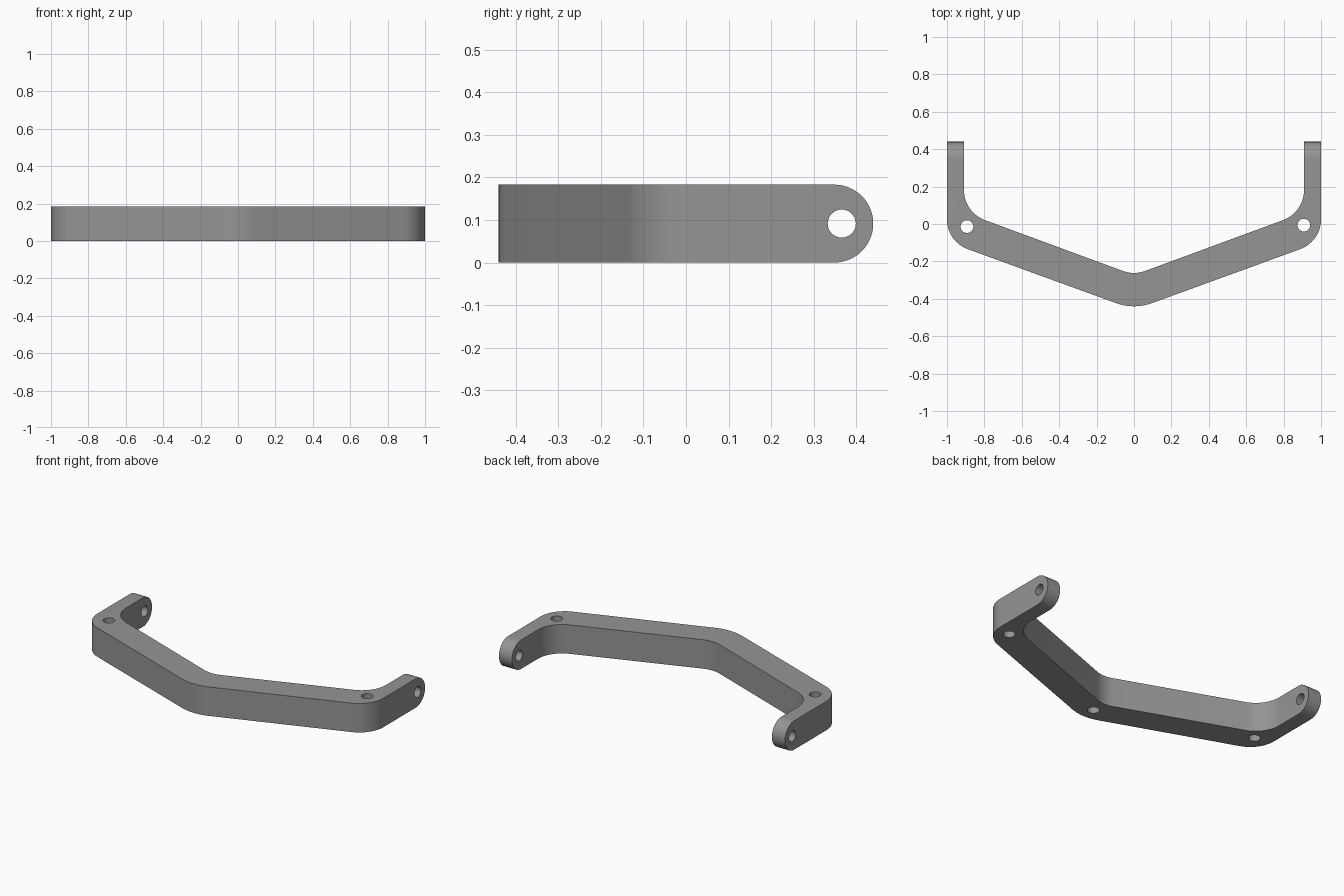
import bpy, bmesh, math
from mathutils import Vector, Matrix

if "Cube" in bpy.data.objects:
    bpy.data.objects.remove(bpy.data.objects["Cube"])

HEIGHT = 0.183
grey = bpy.data.materials.new("metal grey")
grey.diffuse_color = (0.3, 0.3, 0.3, 1)
grey.use_nodes = True
grey.node_tree.nodes["Principled BSDF"].inputs["Base Color"].default_value = grey.diffuse_color


def rounded(corners, steps=14):
    """Outline from (x, y, radius) corners, each filleted with an arc."""
    out = []
    n = len(corners)
    for i, (x, y, r) in enumerate(corners):
        p = Vector((x, y))
        if r == 0:
            out.append(p)
            continue
        u = (Vector(corners[i - 1][:2]) - p).normalized()
        v = (Vector(corners[(i + 1) % n][:2]) - p).normalized()
        half = u.angle(v) / 2
        centre = p + (u + v).normalized() * r / math.sin(half)
        a = p + u * r / math.tan(half) - centre
        b = p + v * r / math.tan(half) - centre
        turn = math.pi - 2 * half
        for k in range(steps + 1):
            t = k / steps
            out.append(centre + (a * math.sin((1 - t) * turn)
                                 + b * math.sin(t * turn)) / math.sin(turn))
    return out


def prism(name, outline, low, high, matrix=Matrix()):
    """Extrude a flat outline from low to high along its local z."""
    bm = bmesh.new()
    face = bm.faces.new([bm.verts.new((p.x, p.y, low)) for p in outline])
    ext = bmesh.ops.extrude_face_region(bm, geom=[face])
    top = [g for g in ext["geom"] if isinstance(g, bmesh.types.BMVert)]
    bmesh.ops.translate(bm, verts=top, vec=(0, 0, high - low))
    bmesh.ops.remove_doubles(bm, verts=bm.verts, dist=1e-5)
    bmesh.ops.recalc_face_normals(bm, faces=bm.faces)
    bm.transform(matrix)
    mesh = bpy.data.meshes.new(name)
    bm.to_mesh(mesh)
    bm.free()
    mesh.materials.append(grey)
    obj = bpy.data.objects.new(name, mesh)
    bpy.context.collection.objects.link(obj)
    return obj


def circle(x, y, r, n=40):
    return [Vector((x + r * math.cos(2 * math.pi * k / n),
                    y + r * math.sin(2 * math.pi * k / n))) for k in range(n)]


def combine(target, tool, operation):
    mod = target.modifiers.new(operation.lower(), "BOOLEAN")
    mod.operation = operation
    mod.solver = "EXACT"
    mod.object = tool
    bpy.context.view_layer.objects.active = target
    bpy.ops.object.modifier_apply(modifier=mod.name)
    bpy.data.objects.remove(tool)


# Bent bar seen from above, left over-long for trimming
right_outer = [(1, -0.094, 0.17), (1, 0.6, 0)]
right_inner = [(0.909, 0.6, 0), (0.909, 0.062, 0.17)]
mirror = lambda pts: [(-x, y, r) for x, y, r in reversed(pts)]
plan = ([(0, -0.458, 0.28)] + right_outer + right_inner + [(0, -0.273, 0.17)]
        + mirror(right_inner) + mirror(right_outer))
bracket = prism("bracket", rounded(plan), -0.1, 0.3)

# Trim to the side profile with round arm ends (local x, y, z -> y, z, x)
sideways = Matrix(((0, 0, 1, 0), (1, 0, 0, 0), (0, 1, 0, 0), (0, 0, 0, 1)))
r = HEIGHT / 2
side = [(-0.7, 0, 0), (0.44, 0, r), (0.44, HEIGHT, r), (-0.7, HEIGHT, 0)]
combine(bracket, prism("side_trim", rounded(side), -1.5, 1.5, sideways), "INTERSECT")

# Cross hole through both arm ends
combine(bracket, prism("arm_hole", circle(0.366, r, 0.033), -1.5, 1.5, sideways), "DIFFERENCE")

# Vertical corner holes and the blind hole under the middle
for x, y, low, high in ((-0.893, -0.014, -0.1, 0.4), (0.908, -0.006, -0.1, 0.4),
                        (0, -0.355, -0.1, 0.12)):
    combine(bracket, prism("vertical_hole", circle(x, y, 0.034), low, high), "DIFFERENCE")

# Smooth bends, crisp edges
bpy.ops.object.select_all(action="DESELECT")
bracket.select_set(True)
bpy.context.view_layer.objects.active = bracket
bpy.ops.object.shade_smooth_by_angle(angle=math.radians(30))
